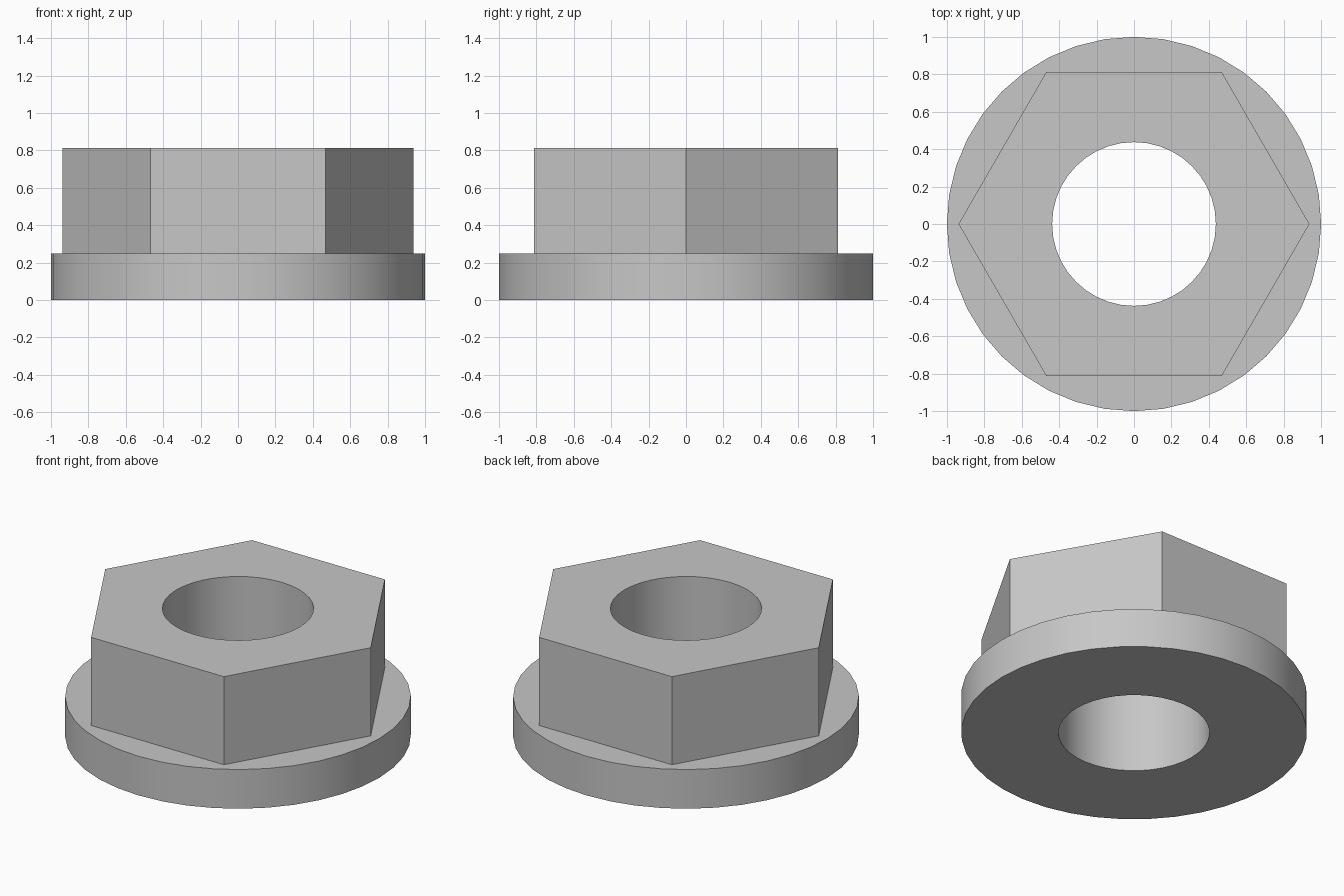
import bpy
import bmesh
from math import cos, sin, tau, radians

cube = bpy.data.objects.get("Cube")
if cube:
    bpy.data.objects.remove(cube, do_unlink=True)

ROUND, HEX = 40, 6
FLANGE_R, HEX_R, BORE_R = 1.0, 0.9375, 0.4375
FLANGE_H, TOTAL_H = 0.25, 0.8125

steel = bpy.data.materials.new("plain_grey_steel")
steel.use_nodes = True
grey = (0.57, 0.57, 0.57, 1)
steel.diffuse_color = grey
steel.node_tree.nodes["Principled BSDF"].inputs["Base Color"].default_value = grey

bm = bmesh.new()


def ring(sides, radius, z):
    return [bm.verts.new((radius * cos(tau * i / sides), radius * sin(tau * i / sides), z))
            for i in range(sides)]


def wall(sides, radius, z0, z1):
    """Upright band of quads; returns its lower and upper rings."""
    low, high = ring(sides, radius, z0), ring(sides, radius, z1)
    for i in range(sides):
        j = (i + 1) % sides
        bm.faces.new((low[i], low[j], high[j], high[i]))
    return low, high


def flat(outer, inner, up):
    """Level face between two concentric rings."""
    edges = [bm.edges.get((loop[i - 1], loop[i]))
             for loop in (outer, inner) for i in range(len(loop))]
    bmesh.ops.triangle_fill(bm, use_beauty=True, use_dissolve=False,
                            edges=edges, normal=(0, 0, up))


# Upright surfaces: washer rim, hexagonal body, through bore
rim_low, rim_high = wall(ROUND, FLANGE_R, 0, FLANGE_H)
hex_low, hex_high = wall(HEX, HEX_R, FLANGE_H, TOTAL_H)
bore_low, bore_high = wall(ROUND, BORE_R, 0, TOTAL_H)

# Level surfaces: underside, flange shoulder, top
flat(rim_low, bore_low, -1)
flat(rim_high, hex_low, 1)
flat(hex_high, bore_high, 1)
bmesh.ops.recalc_face_normals(bm, faces=bm.faces[:])

mesh = bpy.data.meshes.new("flanged_hex_nut")
bm.to_mesh(mesh)
bm.free()
mesh.materials.append(steel)
nut = bpy.data.objects.new("flanged_hex_nut", mesh)
bpy.context.collection.objects.link(nut)

# Smooth round walls, crisp hexagon and rims
for obj in bpy.context.selected_objects:
    obj.select_set(False)
nut.select_set(True)
bpy.context.view_layer.objects.active = nut
bpy.ops.object.shade_smooth_by_angle(angle=radians(30))
